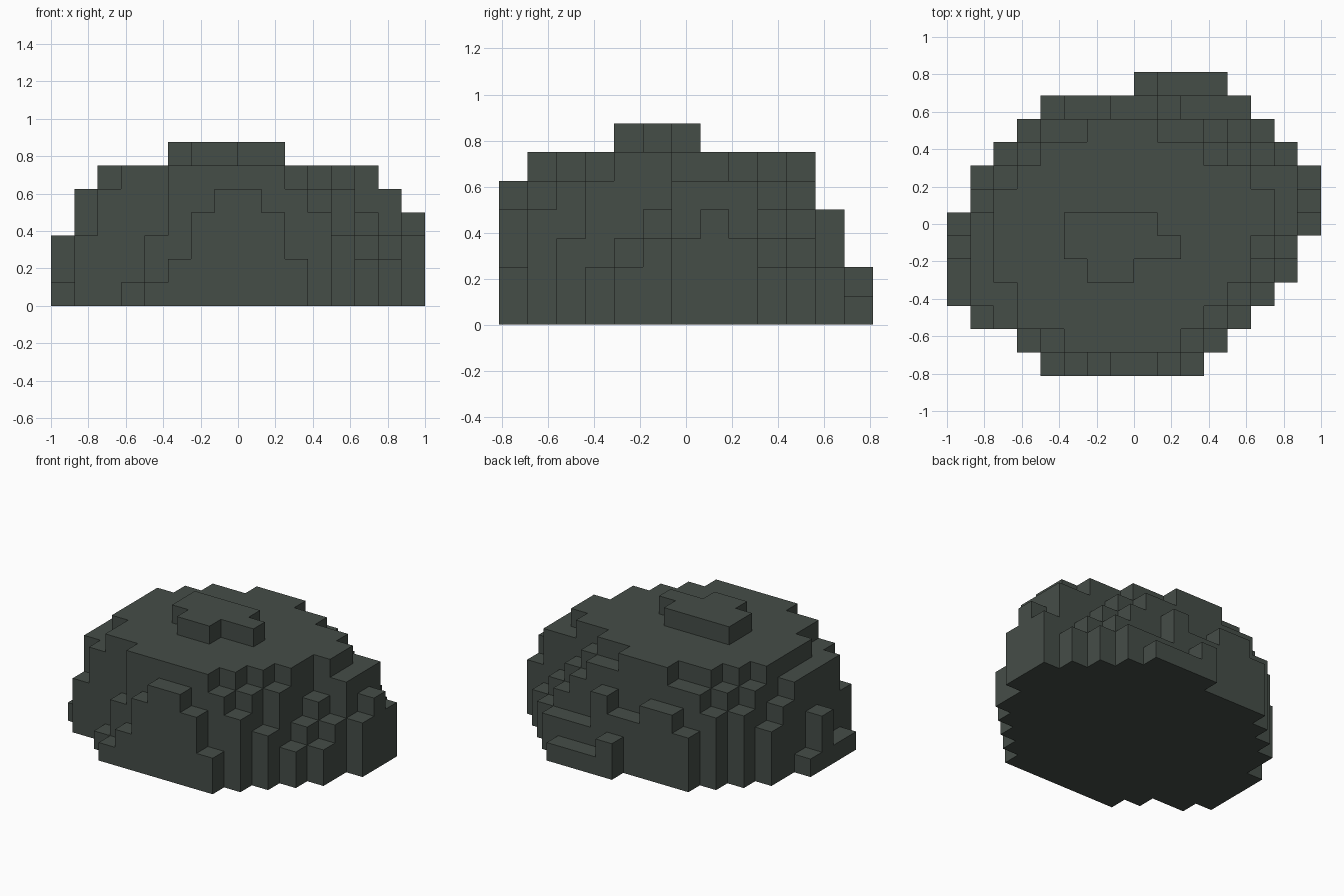
import bpy
import bmesh
import math

cube = bpy.data.objects.get("Cube")
if cube:
    bpy.data.objects.remove(cube, do_unlink=True)

S = 0.125  # block size

# Block heights, one string per row from front (-y) to back (+y), x left to right
ROWS = [
    "0000124554200000",
    "0001366666540000",
    "0356666666653000",
    "1556666666665200",
    "1566667766666320",
    "3566677777666430",
    "1566677776666653",
    "0466666666666654",
    "0356666666666553",
    "0045666666654320",
    "0004556665543200",
    "0000344334222000",
    "0000000021110000",
]
NX, NY = len(ROWS[0]), len(ROWS)


def height(i, j):
    return int(ROWS[j][i]) if 0 <= i < NX and 0 <= j < NY else 0


# Dark stone material
stone = bpy.data.materials.new("dark_stone")
stone.use_nodes = True
colour = (0.060, 0.075, 0.064, 1.0)
stone.diffuse_color = colour
bsdf = next(n for n in stone.node_tree.nodes if n.type == 'BSDF_PRINCIPLED')
bsdf.inputs["Base Color"].default_value = colour
bsdf.inputs["Roughness"].default_value = 0.9

bm = bmesh.new()


def quad(*points):
    bm.faces.new([bm.verts.new(((x - NX / 2) * S, (y - NY / 2) * S, z * S))
                  for x, y, z in points])


# Only the exposed block faces: top, underside and stepped sides
for j in range(NY):
    for i in range(NX):
        h = height(i, j)
        if not h:
            continue
        corners = [(i, j), (i + 1, j), (i + 1, j + 1), (i, j + 1)]
        quad(*[(x, y, h) for x, y in corners])
        quad(*[(x, y, 0) for x, y in reversed(corners)])
        for k, (di, dj) in enumerate([(0, -1), (1, 0), (0, 1), (-1, 0)]):
            a, b = corners[k], corners[(k + 1) % 4]
            for z in range(height(i + di, j + dj), h):
                quad((*a, z), (*b, z), (*b, z + 1), (*a, z + 1))

# Weld the blocks and merge coplanar faces
bmesh.ops.remove_doubles(bm, verts=bm.verts[:], dist=0.001)
bmesh.ops.dissolve_limit(bm, angle_limit=math.radians(1),
                         verts=bm.verts[:], edges=bm.edges[:])

mesh = bpy.data.meshes.new("boulder")
bm.to_mesh(mesh)
bm.free()
mesh.materials.append(stone)
boulder = bpy.data.objects.new("boulder", mesh)
bpy.context.collection.objects.link(boulder)
